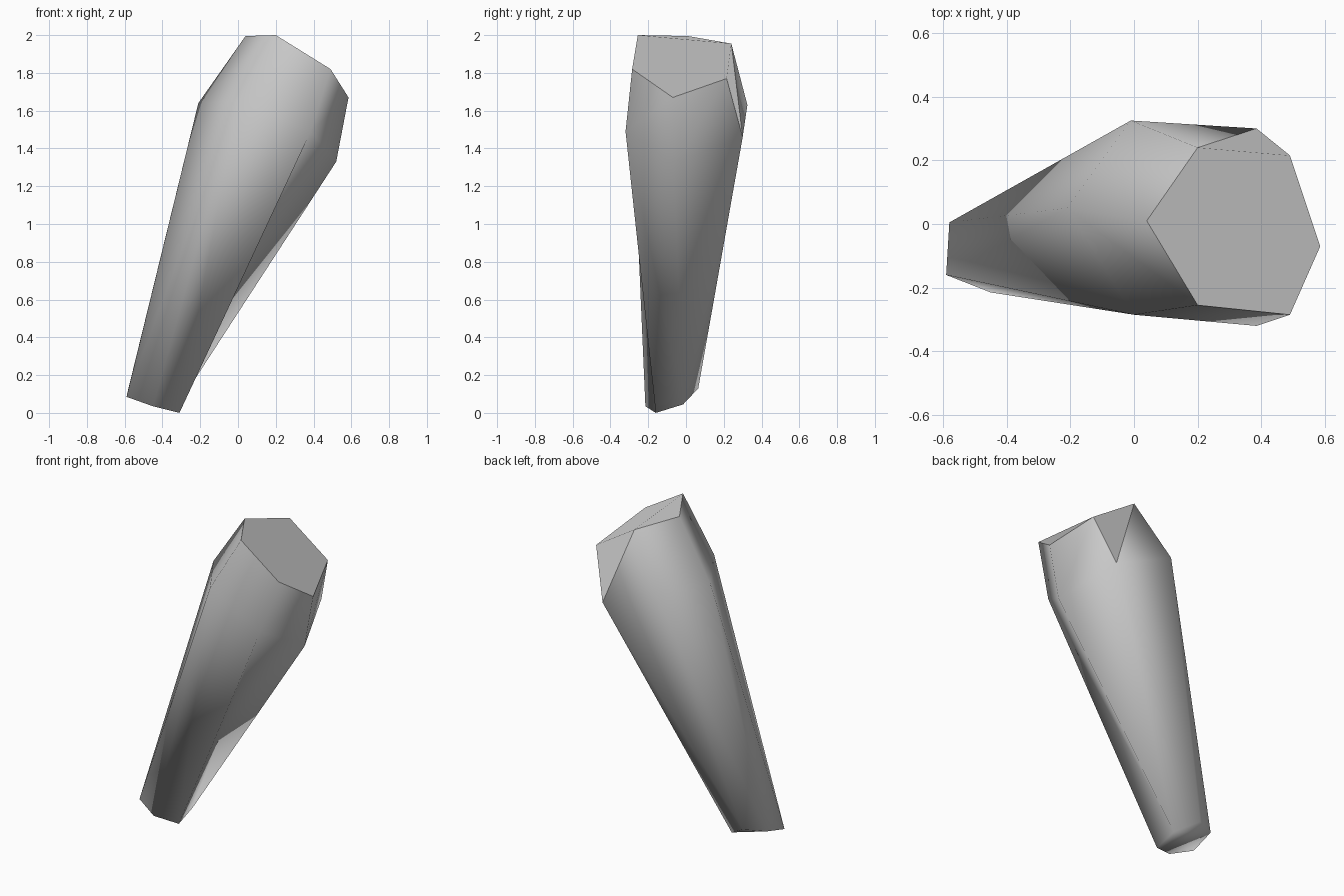
import bpy
import bmesh

# Remove the default object
default = bpy.data.objects.get("Cube")
if default:
    bpy.data.objects.remove(default, do_unlink=True)

SIDES = 6

# Cross-sections of the leaning, tapered body, matched corner by corner
foot_section = [(-.59, -.16, .085), (-.58, .005, .13), (-.45, .065, .13),
                (-.315, -.015, .045), (-.31, -.16, 0), (-.45, -.215, .035)]
shoulder_section = [(-.21, .05, 1.64), (-.01, .325, 1.63), (.385, .3, 1.46),
                    (.52, -.065, 1.33), (.385, -.32, 1.49), (0, -.285, 1.65)]
head_section = [(.04, .01, 1.995), (.2, .24, 1.955), (.49, .215, 1.77),
                (.585, -.07, 1.67), (.49, -.285, 1.82), (.2, -.255, 2)]


def make_material(name, colour):
    material = bpy.data.materials.new(name)
    material.use_nodes = True
    material.diffuse_color = colour
    shader = material.node_tree.nodes["Principled BSDF"]
    shader.inputs["Base Color"].default_value = colour
    return material


def bridge(bm, wide, narrow, back_leaning, skipped=()):
    """Join two sections with triangles; listed sides lean their diagonal back."""
    for i in range(SIDES):
        j = (i + 1) % SIDES
        a, b, c, d = wide[i], wide[j], narrow[i], narrow[j]
        if i in back_leaning:
            triangles = [(a, b, c), (b, d, c)]
        else:
            triangles = [(a, b, d), (a, d, c)]
        for triangle in triangles:
            if set(triangle) != set(skipped):
                bm.faces.new(triangle).smooth = True


bm = bmesh.new()
foot, shoulder, head = [
    [bm.verts.new(point) for point in section]
    for section in (foot_section, shoulder_section, head_section)]

# Long lower taper, with two hollow sides at the front
bridge(bm, shoulder, foot, back_leaning=(3, 4))

# Short upper taper, open where the head face folds down at the back
fold = (head[1], head[2], shoulder[2])
bridge(bm, shoulder, head, back_leaning=range(SIDES), skipped=fold)

# Foot end, shaded softly into the sides
bm.faces.new(foot).smooth = True

# Flat head face with a crisp rim, reaching down to the shoulder corner
rim = [head[3], head[2], shoulder[2], head[1], head[0], head[5], head[4]]
head_face = bm.faces.new(rim)
head_face.smooth = False
for edge in head_face.edges:
    edge.smooth = False

bmesh.ops.recalc_face_normals(bm, faces=bm.faces[:])

mesh = bpy.data.meshes.new("tapered_body")
bm.to_mesh(mesh)
bm.free()
mesh.materials.append(make_material("light grey", (.6, .6, .6, 1)))
body = bpy.data.objects.new("tapered_body", mesh)
bpy.context.collection.objects.link(body)
